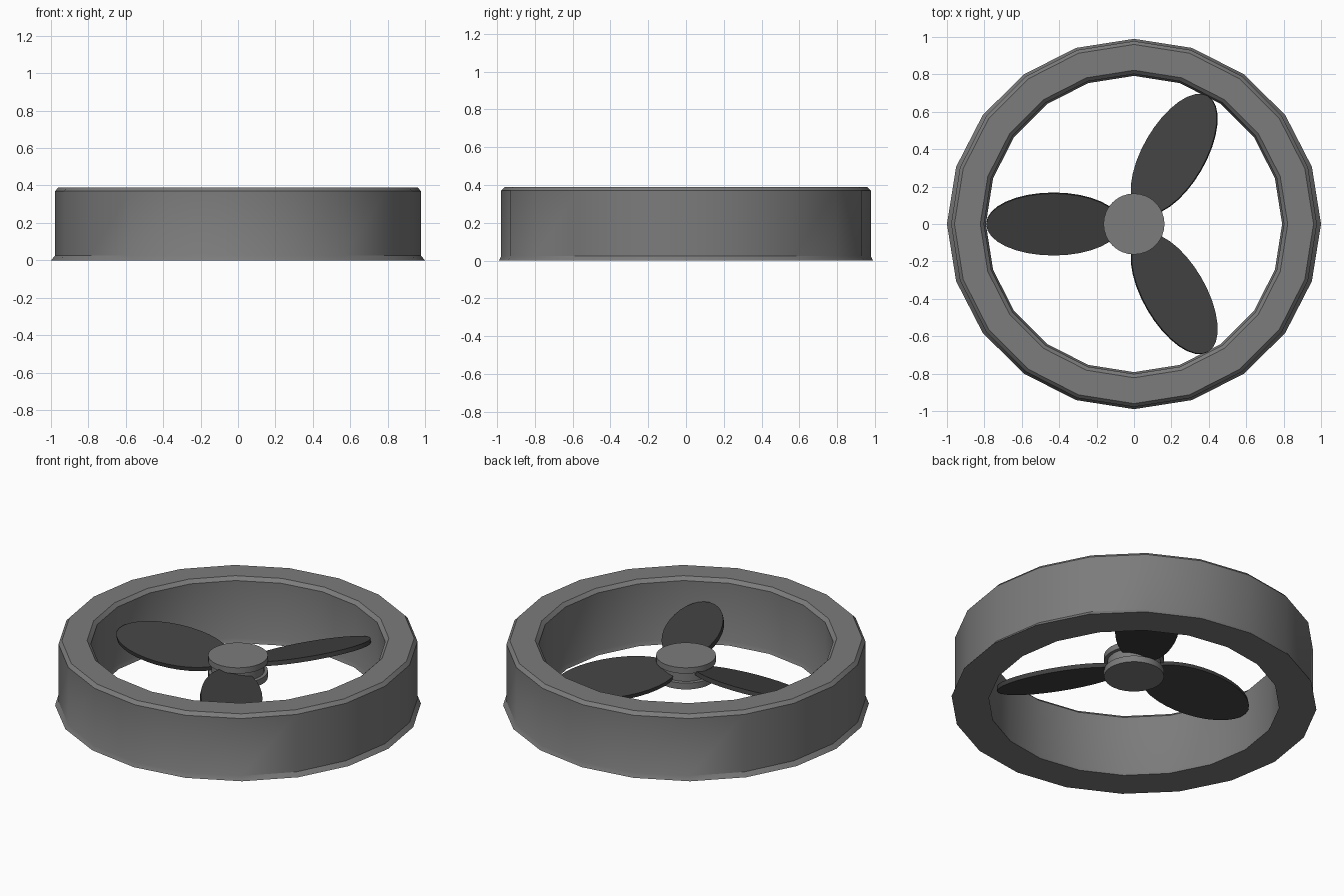
import bpy, bmesh, math
from mathutils import Matrix

if "Cube" in bpy.data.objects:
    bpy.data.objects.remove(bpy.data.objects["Cube"])


def material(name, v):
    m = bpy.data.materials.new(name)
    m.diffuse_color = (v, v, v, 1)
    m.use_nodes = True
    m.node_tree.nodes["Principled BSDF"].inputs["Base Color"].default_value = m.diffuse_color
    return m


grey = material("mid grey", 0.2)
dark = material("dark grey", 0.053)


def finish(name, bm, mat):
    bmesh.ops.recalc_face_normals(bm, faces=bm.faces)
    me = bpy.data.meshes.new(name)
    bm.to_mesh(me)
    bm.free()
    me.materials.append(mat)
    ob = bpy.data.objects.new(name, me)
    bpy.context.collection.objects.link(ob)
    bpy.ops.object.select_all(action='DESELECT')
    ob.select_set(True)
    bpy.context.view_layer.objects.active = ob
    bpy.ops.object.shade_smooth_by_angle(angle=math.radians(30))
    return ob


def lathe(name, profile, sides, mat, closed):
    """Spin (radius, z) points round z; closed = hollow ring, else capped."""
    bm = bmesh.new()
    loops = []
    for r, z in profile:
        loops.append([bm.verts.new((r * math.cos(2 * math.pi * i / sides),
                                    r * math.sin(2 * math.pi * i / sides), z))
                      for i in range(sides)])
    pairs = list(zip(loops, loops[1:]))
    if closed:
        pairs.append((loops[-1], loops[0]))
    else:
        bm.faces.new(loops[0])
        bm.faces.new(loops[-1])
    for a, b in pairs:
        for i in range(sides):
            j = (i + 1) % sides
            bm.faces.new((a[i], a[j], b[j], b[i]))
    # the flared foot is slightly narrower front to back
    if closed:
        for v in loops[0]:
            v.co.y *= 0.99
    return finish(name, bm, mat)


# Outer duct: 20-sided ring with flared foot and bevelled rim
lathe("duct_ring", [(1.0, 0), (0.978, 0.025), (0.978, 0.37), (0.96, 0.39),
                    (0.822, 0.39), (0.802, 0.37), (0.802, 0.025), (0.792, 0)],
      20, grey, True)

# Hub: spool with two flanges
lathe("hub", [(0.163, 0.165), (0.163, 0.203), (0.145, 0.205), (0.145, 0.258),
              (0.163, 0.26), (0.163, 0.295)], 32, grey, False)

# Three pitched elliptical blades
pitch = math.radians(13)
for k in range(3):
    bm = bmesh.new()
    bmesh.ops.create_cone(bm, cap_ends=True, segments=32, radius1=1, radius2=1, depth=0.025)
    mat = (Matrix.Rotation(math.radians(60 + 120 * k), 4, 'Z')
           @ Matrix.Translation((0.43, 0, 0.235))
           @ Matrix.Rotation(-pitch, 4, 'X')
           @ Matrix.Diagonal((0.36, 0.17, 1, 1)))
    bm.transform(mat)
    finish("blade_%d" % (k + 1), bm, dark)
